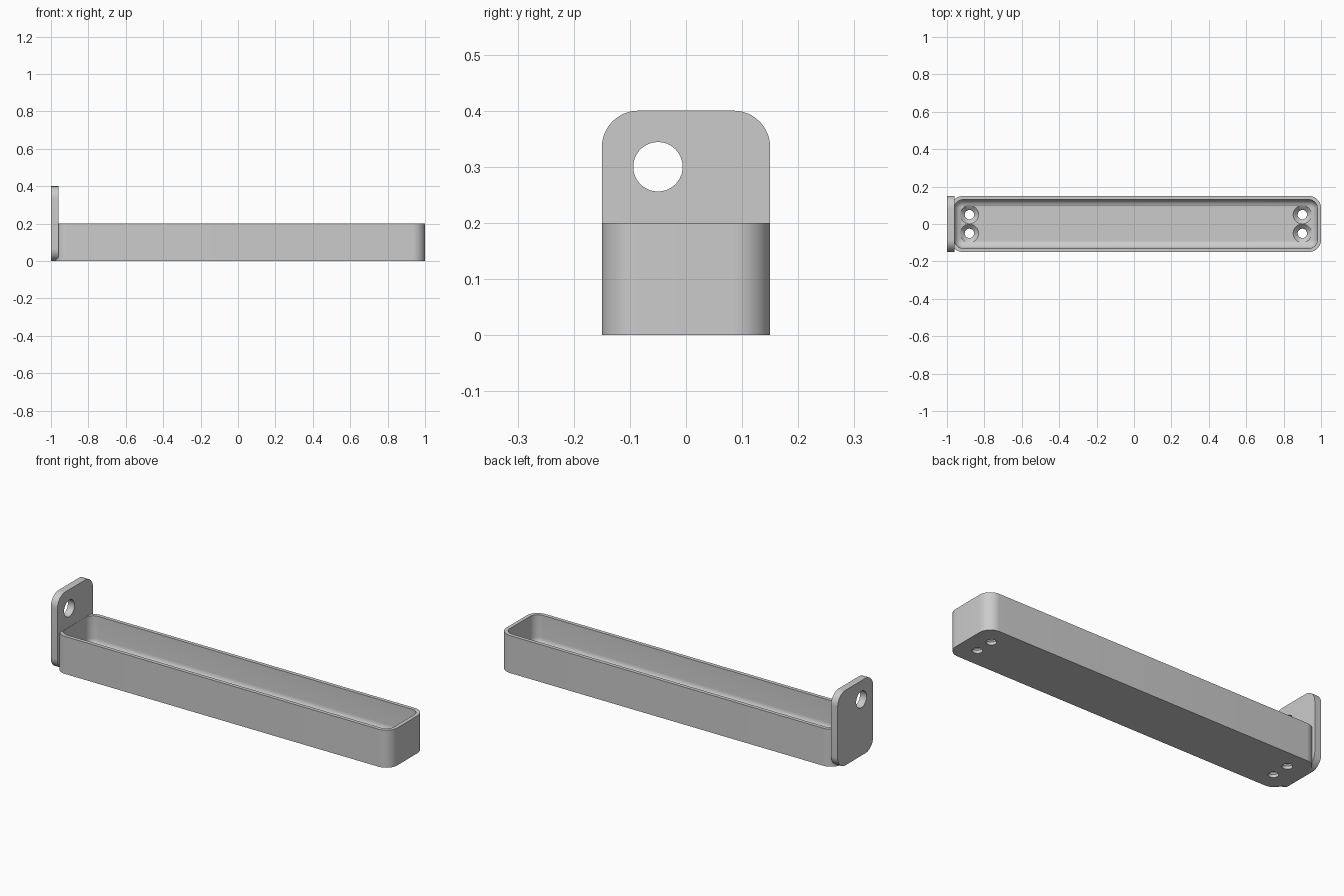
import bpy, bmesh, math
from mathutils import Matrix

if "Cube" in bpy.data.objects:
    bpy.data.objects.remove(bpy.data.objects["Cube"])

grey = bpy.data.materials.new("plain grey")
grey.use_nodes = True
GREY = (0.6, 0.6, 0.6, 1)
grey.diffuse_color = GREY
grey.node_tree.nodes["Principled BSDF"].inputs["Base Color"].default_value = GREY


def add_object(name, bm):
    bmesh.ops.recalc_face_normals(bm, faces=bm.faces)
    mesh = bpy.data.meshes.new(name)
    bm.to_mesh(mesh)
    bm.free()
    mesh.materials.append(grey)
    obj = bpy.data.objects.new(name, mesh)
    bpy.context.collection.objects.link(obj)
    return obj


def rounded_rect(hx, hy, r, steps=12):
    """Outline of a rectangle with round corners."""
    points = []
    for i, (sx, sy) in enumerate([(1, 1), (-1, 1), (-1, -1), (1, -1)]):
        for k in range(steps + 1):
            a = math.pi / 2 * (i + k / steps)
            points.append((sx * (hx - r) + r * math.cos(a), sy * (hy - r) + r * math.sin(a)))
    return points


def loft(name, hx, hy, r, layers, matrix):
    """Stack rounded rectangles; each layer is (height, inset)."""
    bm = bmesh.new()
    rings = [[bm.verts.new((x, y, z)) for x, y in rounded_rect(hx - d, hy - d, r - d)]
             for z, d in layers]
    for low, high in zip(rings, rings[1:]):
        for i in range(len(low)):
            j = (i + 1) % len(low)
            bm.faces.new((low[i], low[j], high[j], high[i]))
    bm.faces.new(rings[0])
    bm.faces.new(rings[-1])
    bm.transform(matrix)
    return add_object(name, bm)


def cone(name, r1, r2, depth, matrix):
    bm = bmesh.new()
    bmesh.ops.create_cone(bm, cap_ends=True, segments=48, radius1=r1, radius2=r2,
                          depth=depth, matrix=matrix)
    return add_object(name, bm)


def boolean(target, tool, operation):
    mod = target.modifiers.new(operation.title(), "BOOLEAN")
    mod.operation, mod.solver, mod.object = operation, "EXACT", tool
    bpy.context.view_layer.objects.active = target
    bpy.ops.object.modifier_apply(modifier=mod.name)
    bpy.data.objects.remove(tool)


# Outer tray body and upright end plate
MID, WALL, FLOOR, FILLET = 0.01, 0.02, 0.04, 0.04
tray = loft("wall_tray", 0.99, 0.15, 0.065, [(0, 0), (0.2, 0)], Matrix.Translation((MID, 0, 0)))
plate = loft("end_plate", 0.2, 0.15, 0.065, [(-0.02, 0), (0.019, 0)],
             Matrix.Translation((-0.98, 0, 0.2)) @ Matrix.Rotation(math.pi / 2, 4, "Y")
             @ Matrix.Scale(1, 4))
boolean(tray, plate, "UNION")

# Hollow with a filleted floor, stopping at the rim height
layers = []
for k in range(9):
    a = math.pi / 2 * k / 8
    layers.append((FLOOR + FILLET * (1 - math.sin(a)), FILLET * (1 - math.cos(a))))
layers = layers[::-1] + [(0.21, 0)]
hollow = loft("hollow_cutter", 0.99 - WALL, 0.15 - WALL, 0.045, layers,
              Matrix.Translation((MID, 0, 0)))
boolean(tray, hollow, "DIFFERENCE")

# Countersunk screw holes in the floor
for x in (-0.88, 0.9):
    for y in (-0.05, 0.05):
        hole = cone("hole_cutter", 0.025, 0.025, 0.2, Matrix.Translation((x, y, 0)))
        boolean(tray, hole, "DIFFERENCE")
        sink = cone("sink_cutter", 0.02, 0.053, 0.033, Matrix.Translation((x, y, 0.0275)))
        boolean(tray, sink, "DIFFERENCE")

# Hanging hole in the end plate
hang = cone("hang_cutter", 0.044, 0.044, 0.2,
            Matrix.Translation((-0.98, -0.05, 0.3)) @ Matrix.Rotation(math.pi / 2, 4, "Y"))
boolean(tray, hang, "DIFFERENCE")

# Smooth curves, keep sharp edges
for o in bpy.context.selected_objects:
    o.select_set(False)
tray.select_set(True)
bpy.context.view_layer.objects.active = tray
bpy.ops.object.shade_smooth_by_angle(angle=math.radians(30))
